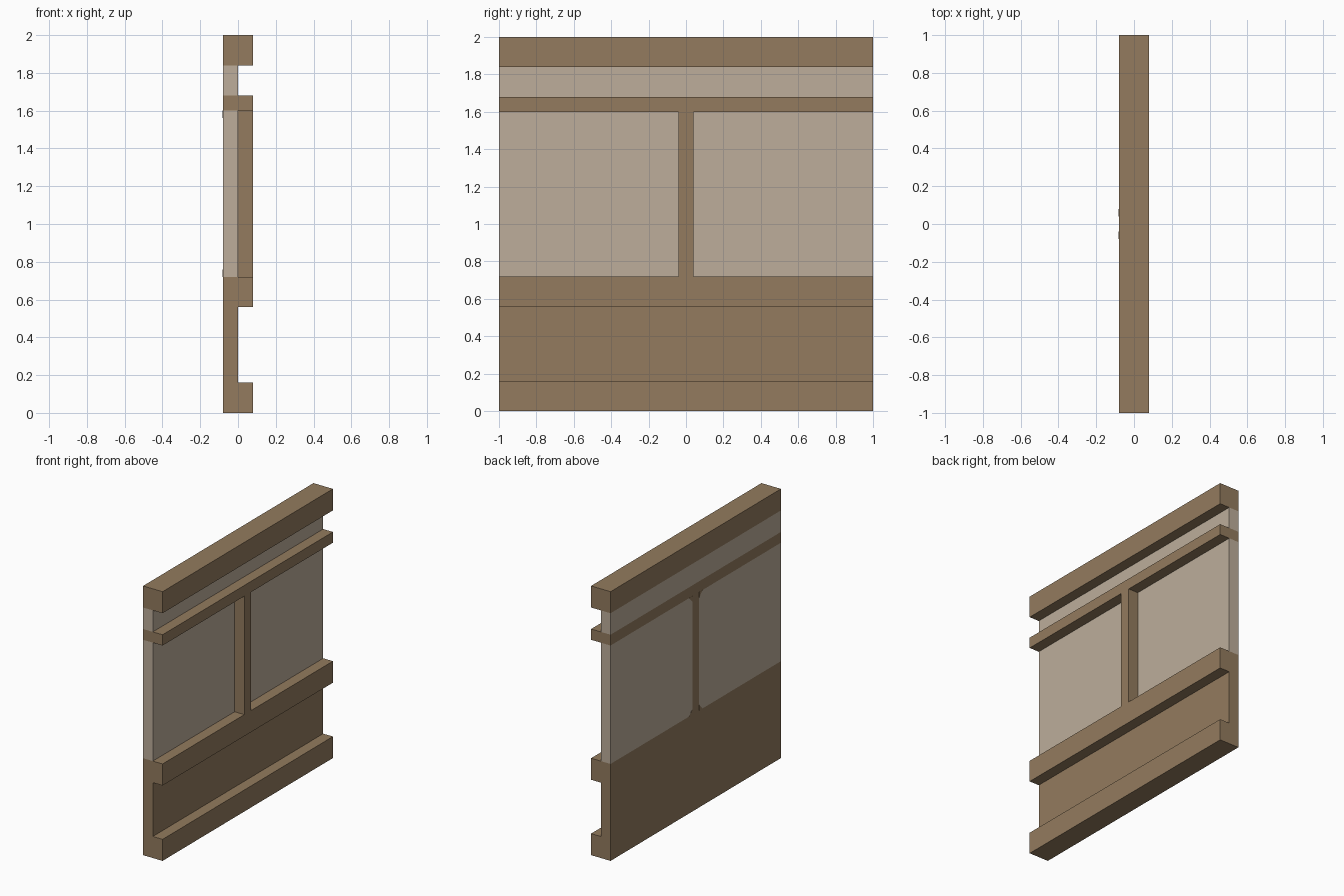
import bpy
import bmesh

if "Cube" in bpy.data.objects:
    bpy.data.objects.remove(bpy.data.objects["Cube"], do_unlink=True)


def make_material(name, rgb):
    mat = bpy.data.materials.new(name)
    mat.use_nodes = True
    mat.diffuse_color = (*rgb, 1)
    bsdf = mat.node_tree.nodes["Principled BSDF"]
    bsdf.inputs["Base Color"].default_value = (*rgb, 1)
    bsdf.inputs["Roughness"].default_value = 0.8
    return mat


WOOD = make_material("brown wood", (0.292, 0.198, 0.112))
PANE = make_material("pale beige pane", (0.509, 0.423, 0.328))


def extrude(name, outline, offset, mat):
    """Close an outline of 3D points and push it along offset."""
    bm = bmesh.new()
    face = bm.faces.new([bm.verts.new(p) for p in outline])
    result = bmesh.ops.extrude_face_region(bm, geom=[face])
    moved = [v for v in result["geom"] if isinstance(v, bmesh.types.BMVert)]
    bmesh.ops.translate(bm, verts=moved, vec=offset)
    bmesh.ops.recalc_face_normals(bm, faces=bm.faces)
    mesh = bpy.data.meshes.new(name)
    bm.to_mesh(mesh)
    bm.free()
    mesh.materials.append(mat)
    obj = bpy.data.objects.new(name, mesh)
    bpy.context.collection.objects.link(obj)
    return obj


def box(name, x, y, z, mat):
    outline = [(x[0], y[0], z[0]), (x[1], y[0], z[0]),
               (x[1], y[0], z[1]), (x[0], y[0], z[1])]
    return extrude(name, outline, (0, y[1] - y[0], 0), mat)


BACK, MID, FACE = -0.08, 0.0, 0.08
HALF = 0.04                 # half width of the centre post
LOW, HIGH = 0.72, 1.60      # bottom and top of the main panes

# Lower wall: skirting, recessed panel and sill rail in one profile
profile = [(BACK, 0), (FACE, 0), (FACE, 0.16), (MID, 0.16),
           (MID, 0.56), (FACE, 0.56), (FACE, LOW), (BACK, LOW)]
extrude("lower_wall", [(x, -1, z) for x, z in profile], (0, 2, 0), WOOD)

# Upper rails and centre post
box("middle_rail", (BACK, FACE), (-1, 1), (HIGH, 1.68), WOOD)
box("top_rail", (BACK, FACE), (-1, 1), (1.84, 2.0), WOOD)
box("centre_post", (BACK, FACE), (-HALF, HALF), (LOW, HIGH), WOOD)

# Panes, flush with the back of the frame
box("upper_pane", (BACK, MID), (-1, 1), (1.68, 1.84), PANE)
for side, word in ((-1, "front"), (1, "rear")):
    box(word + "_pane", (BACK, MID), sorted((side * HALF, side)), (LOW, HIGH), PANE)
    # Small wooden corner fillets on the back, beside the post
    for z, up, level in ((LOW, 1, "lower"), (HIGH, -1, "upper")):
        corner = [(BACK, side * HALF, z),
                  (BACK, side * (HALF + 0.04), z),
                  (BACK, side * HALF, z + up * 0.04)]
        extrude(f"{word}_{level}_corner", corner, (-0.001, 0, 0), WOOD)
